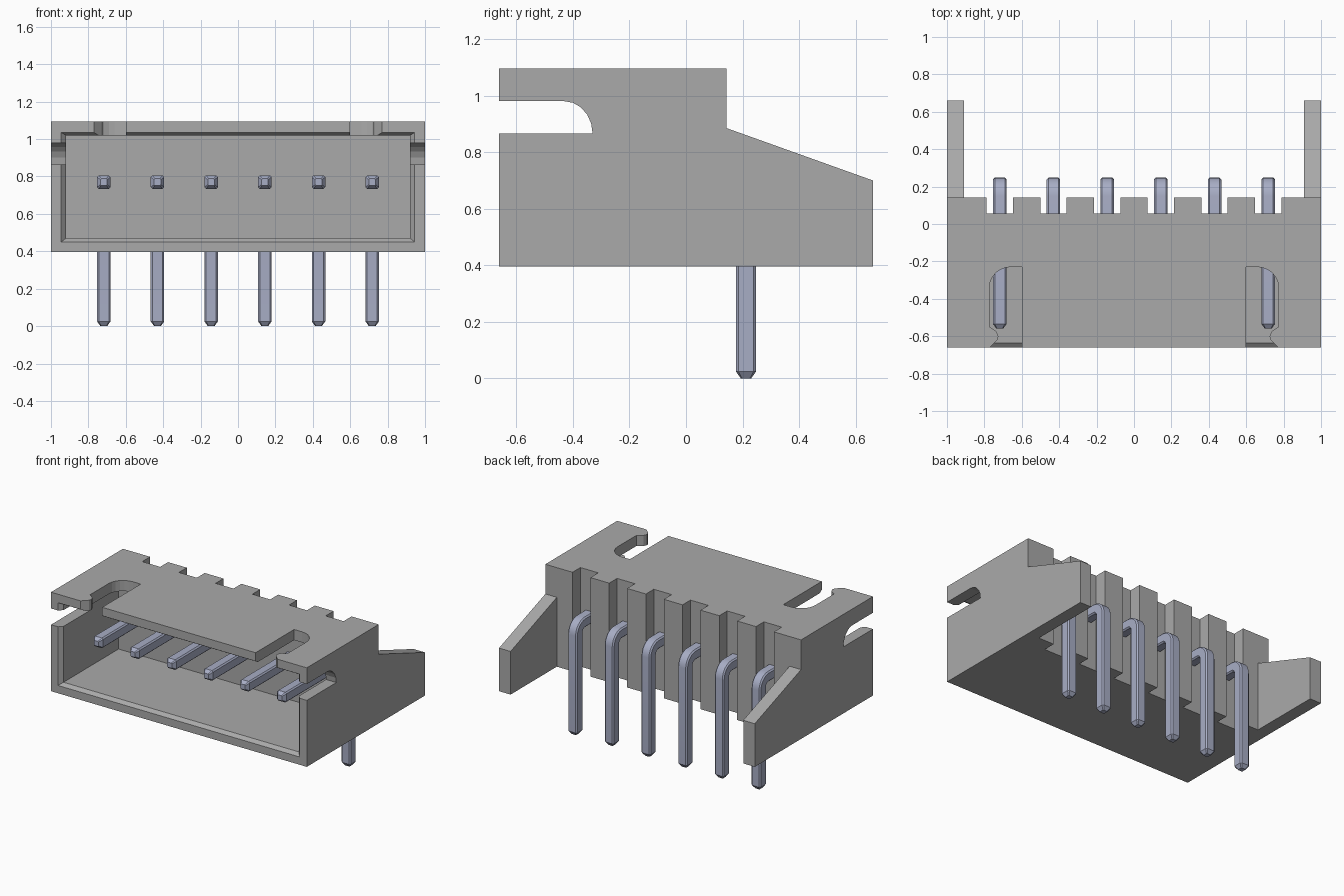
import bpy, bmesh, math

if "Cube" in bpy.data.objects:
    bpy.data.objects.remove(bpy.data.objects["Cube"])


def make_material(name, rgb):
    m = bpy.data.materials.new(name)
    m.use_nodes = True
    m.diffuse_color = (*rgb, 1)
    m.node_tree.nodes["Principled BSDF"].inputs["Base Color"].default_value = (*rgb, 1)
    return m


plastic = make_material("grey plastic", (0.40, 0.40, 0.40))
metal = make_material("bluish metal", (0.39, 0.42, 0.56))


def loft(name, rings, mat):
    """Closed solid through a list of equally sized point rings."""
    bm = bmesh.new()
    vs = [[bm.verts.new(p) for p in ring] for ring in rings]
    n = len(vs[0])
    for a, b in zip(vs, vs[1:]):
        for i in range(n):
            j = (i + 1) % n
            bm.faces.new((a[i], a[j], b[j], b[i]))
    bm.faces.new(vs[0][::-1])
    bm.faces.new(vs[-1])
    bmesh.ops.recalc_face_normals(bm, faces=bm.faces)
    me = bpy.data.meshes.new(name)
    bm.to_mesh(me)
    bm.free()
    me.materials.append(mat)
    ob = bpy.data.objects.new(name, me)
    bpy.context.collection.objects.link(ob)
    return ob


def rect(y, w, z0, z1):
    return [(-w, y, z0), (w, y, z0), (w, y, z1), (-w, y, z1)]


def block(name, x0, x1, y0, y1, z0, z1):
    return loft(name, [[(x0, y, z0), (x1, y, z0), (x1, y, z1), (x0, y, z1)]
                       for y in (y0, y1)], plastic)


def arc(cx, cy, rx, ry, a0, a1, n):
    return [(cx + rx * math.cos(math.radians(a0 + (a1 - a0) * i / n)),
             cy + ry * math.sin(math.radians(a0 + (a1 - a0) * i / n)))
            for i in range(n + 1)]


def cut(target, cutter):
    cutter.hide_render = True
    mod = target.modifiers.new("cut", 'BOOLEAN')
    mod.operation = 'DIFFERENCE'
    mod.solver = 'EXACT'
    mod.object = cutter
    bpy.context.view_layer.objects.active = target
    bpy.ops.object.modifier_apply(modifier=mod.name)
    bpy.data.objects.remove(cutter)


# Housing: side profile with the open side slot and sloped rear wings
profile = [(-0.66, 0.395), (0.66, 0.395), (0.66, 0.70), (0.143, 0.885),
           (0.143, 1.095), (-0.66, 1.095), (-0.66, 0.98)]
profile += arc(-0.43, 0.865, 0.10, 0.115, 90, 0, 5)
profile += [(-0.66, 0.865)]
housing = loft("housing", [[(x, y, z) for y, z in profile] for x in (-1, 1)], plastic)

# Space between the rear wings
cut(housing, block("wing_gap_cutter", -0.91, 0.91, 0.143, 0.8, 0.3, 1.2))

# Front cavity with a chamfered mouth
cut(housing, loft("cavity_cutter", [rect(-0.685, 0.97, 0.43, 1.05),
                                    rect(-0.635, 0.92, 0.47, 1.02),
                                    rect(-0.02, 0.92, 0.47, 1.02)], plastic))

# Hooked latch slots in the roof
slot = [(0.60, -0.70), (0.60, -0.23), (0.66, -0.23)]
slot += arc(0.66, -0.34, 0.113, 0.11, 75, 0, 5)
slot += [(0.773, -0.55), (0.735, -0.575), (0.725, -0.60), (0.73, -0.62),
         (0.77, -0.66), (0.77, -0.70)]
for side in (-1, 1):
    cut(housing, loft("latch_slot_cutter",
                      [[(side * x, y, z) for x, y in slot] for z in (0.95, 1.2)], plastic))

# Rear grooves, one behind each pin
pin_x = [(i - 2.5) * 0.287 for i in range(6)]
for x in pin_x:
    cut(housing, block("groove_cutter", x - 0.07, x + 0.07, 0.055, 0.2, 0.3, 1.2))

# Bent square pins with chamfered edges and tapered tips
H, C = 0.036, 0.009
section = [(H, H - C), (H - C, H), (C - H, H), (-H, H - C),
           (-H, C - H), (C - H, -H), (H - C, -H), (H, C - H)]
R, PY, PZ = 0.062, 0.212, 0.77
path = [(-0.56, PZ, 90, 0.5), (-0.535, PZ, 90, 1)]   # y, z, normal angle, scale
for i in range(7):
    a = 90 - 15 * i
    path.append((PY - R + R * math.cos(math.radians(a)),
                 PZ - R + R * math.sin(math.radians(a)), a, 1))
path += [(PY, 0.025, 0, 1), (PY, 0, 0, 0.5)]
for k, x in enumerate(pin_x):
    rings = []
    for y, z, a, s in path:
        c, n = math.cos(math.radians(a)), math.sin(math.radians(a))
        rings.append([(x + s * u, y + s * v * c, z + s * v * n) for u, v in section])
    pin = loft(f"pin_{k + 1}", rings, metal)
    bpy.ops.object.select_all(action='DESELECT')
    pin.select_set(True)
    bpy.context.view_layer.objects.active = pin
    bpy.ops.object.shade_smooth_by_angle(angle=math.radians(25))
